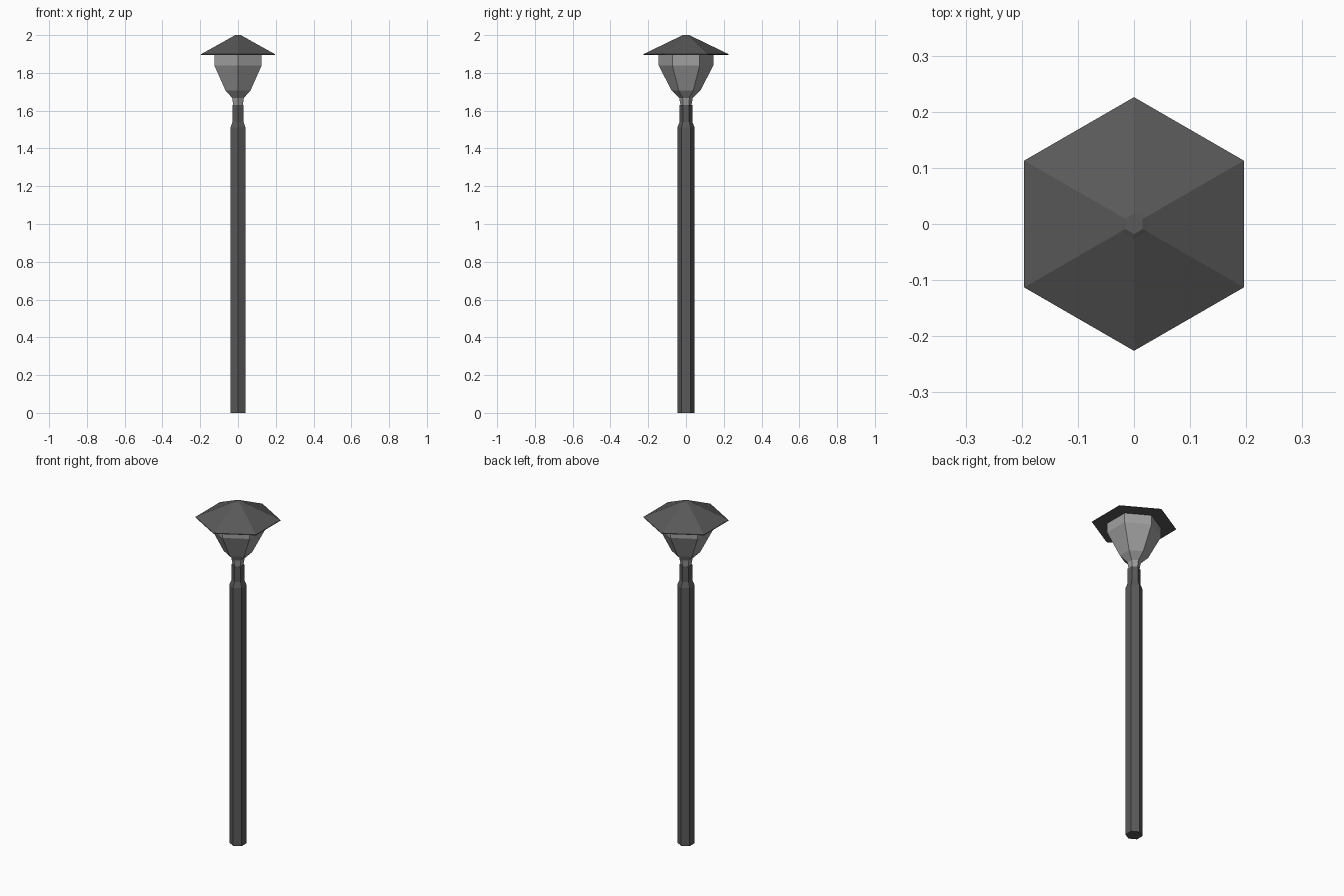
import bpy, bmesh
from math import cos, sin, pi

if "Cube" in bpy.data.objects:
    bpy.data.objects.remove(bpy.data.objects["Cube"])

SIDES = 6


def grey(name, v):
    m = bpy.data.materials.new(name)
    m.diffuse_color = (v, v, v, 1)
    m.use_nodes = True
    m.node_tree.nodes["Principled BSDF"].inputs["Base Color"].default_value = m.diffuse_color
    return m


def hex_lathe(name, profile, mat):
    """Stack hexagonal rings (radius, z), corners on the y axis, capped at both ends."""
    bm = bmesh.new()
    rings = []
    for r, z in profile:
        rings.append([bm.verts.new((r * cos(pi / 2 + 2 * pi * i / SIDES),
                                    r * sin(pi / 2 + 2 * pi * i / SIDES), z))
                      for i in range(SIDES)])
    for a, b in zip(rings, rings[1:]):
        for i in range(SIDES):
            j = (i + 1) % SIDES
            bm.faces.new((a[i], a[j], b[j], b[i]))
    bm.faces.new(rings[0][::-1])
    bm.faces.new(rings[-1])
    bmesh.ops.recalc_face_normals(bm, faces=bm.faces)
    me = bpy.data.meshes.new(name)
    bm.to_mesh(me)
    bm.free()
    me.materials.append(mat)
    ob = bpy.data.objects.new(name, me)
    bpy.context.collection.objects.link(ob)
    return ob


dark = grey("dark_metal", 0.1)
pale = grey("pale_glass", 0.35)

# Post with a narrower collar at the top
hex_lathe("post", [(0.046, 0), (0.046, 1.51), (0.034, 1.54), (0.034, 1.63)], dark)

# Lantern flaring up from the neck
hex_lathe("lantern", [(0.029, 1.63), (0.036, 1.668), (0.076, 1.706),
                      (0.145, 1.84), (0.145, 1.897)], pale)

# Roof with a small blunt tip
hex_lathe("roof", [(0.226, 1.895), (0.226, 1.899), (0.027, 1.995), (0.018, 2.0)], dark)
